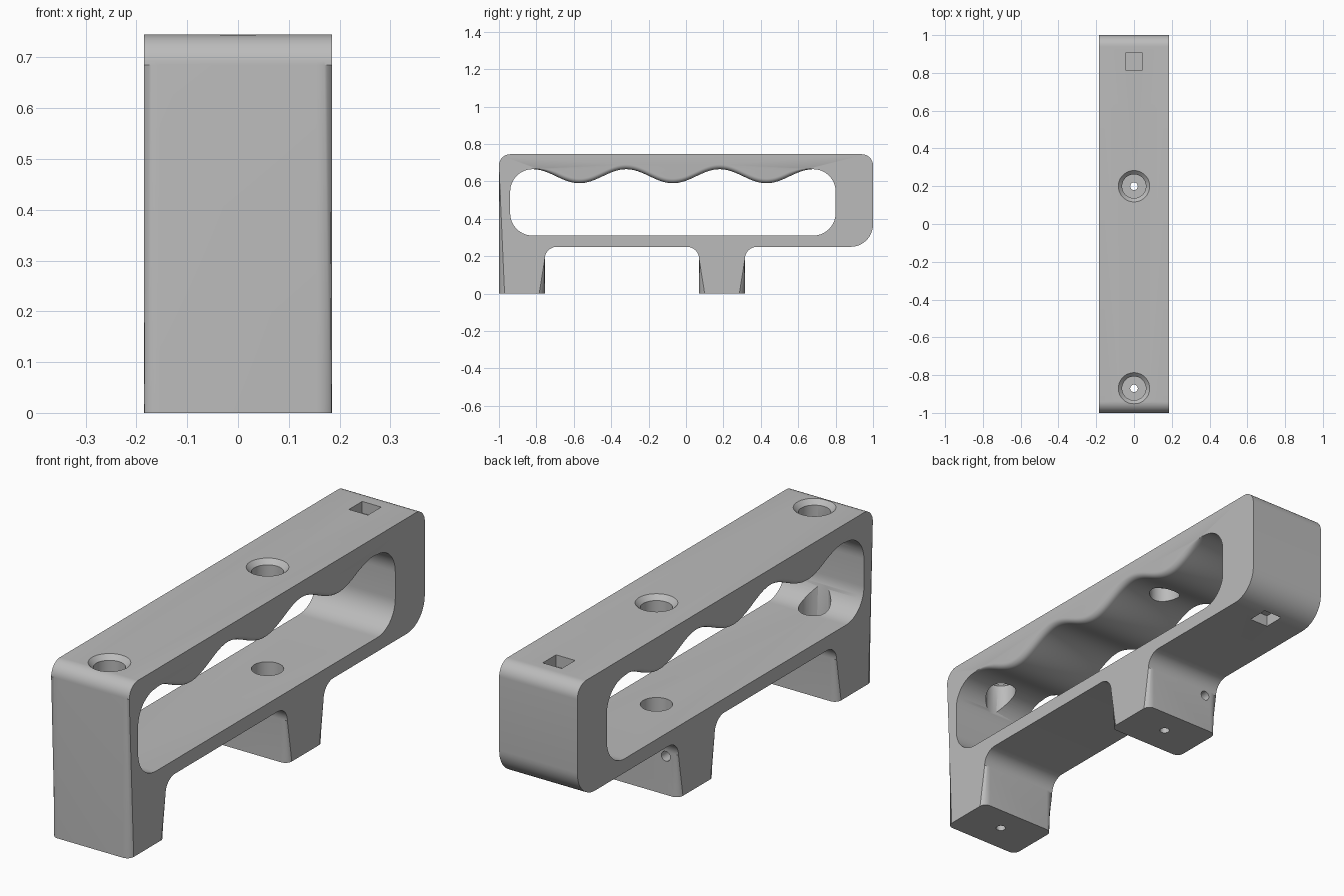
import bpy, bmesh, math
from mathutils import Vector

old = bpy.data.objects.get("Cube")
if old:
    bpy.data.objects.remove(old, do_unlink=True)

HALF = 0.185      # half width of the handle
EDGE = 0.03       # rounding of the long side edges
TOP = 0.745


def finish(bm, name):
    bmesh.ops.recalc_face_normals(bm, faces=bm.faces)
    mesh = bpy.data.meshes.new(name)
    bm.to_mesh(mesh)
    bm.free()
    obj = bpy.data.objects.new(name, mesh)
    bpy.context.collection.objects.link(obj)
    return obj


def rounded(corners, steps=12):
    """Replace each (y, z, radius) corner by a tangent arc."""
    pts = []
    for i, (y, z, r) in enumerate(corners):
        p = Vector((y, z))
        if r == 0:
            pts.append(p)
            continue
        a = (Vector(corners[i - 1][:2]) - p).normalized()
        b = (Vector(corners[(i + 1) % len(corners)][:2]) - p).normalized()
        for k in range(steps + 1):
            t = k / steps * math.pi / 2
            pts.append(p + a * r * (1 - math.sin(t)) + b * r * (1 - math.cos(t)))
    return pts


def loft(bm, rings):
    """Skin equal rings of points and close both ends."""
    loops = [[bm.verts.new(p) for p in ring] for ring in rings]
    n = len(loops[0])
    for low, high in zip(loops, loops[1:]):
        for i in range(n):
            j = (i + 1) % n
            bm.faces.new((low[i], low[j], high[j], high[i]))
    bm.faces.new(loops[0])
    bm.faces.new(loops[-1])


# Handle body with two feet, extruded sideways
outline = rounded([
    (-1, 0, 0), (-0.755, 0, 0), (-0.755, 0.25, 0.065),
    (0.07, 0.25, 0.065), (0.07, 0, 0), (0.315, 0, 0),
    (0.315, 0.25, 0.065), (1, 0.25, 0.12),
    (1, TOP, 0.06), (-1, TOP, 0.06)])
bm = bmesh.new()
loft(bm, [[(x, p.x, p.y) for p in outline] for x in (-HALF, HALF)])
rim = [e for e in bm.edges
       if abs(e.verts[0].co.x - e.verts[1].co.x) < 0.001
       and max(v.co.z for v in e.verts) > 0.001]
bmesh.ops.bevel(bm, geom=rim, offset=EDGE, offset_type='OFFSET', segments=6,
                profile=0.5, affect='EDGES', clamp_overlap=False)
body = finish(bm, "grip_handle")

# Hand opening with finger waves; the wave edge flares outward
Y0, Y1, FLOOR, PEAK, R = -0.94, 0.80, 0.31, 0.665, 0.12
first, last = Y0 + R, Y1 - R
opening = []
for cy, cz, start in ((first, FLOOR + R, 180), (last, FLOOR + R, 270),
                      (last, PEAK - R, 0)):
    for k in range(15):
        t = math.radians(start + 90 * k / 14)
        opening.append((cy + R * math.cos(t), cz + R * math.sin(t), 0))
WAVES = 96
for k in range(1, WAVES):
    t = k / WAVES
    y = last + (first - last) * t
    z = PEAK - 0.0375 * (1 - math.cos(6 * math.pi * t))
    opening.append((y, z, min(1, 12 * t, 12 * (1 - t))))
for k in range(15):
    t = math.radians(90 + 90 * k / 14)
    opening.append((first + R * math.cos(t), PEAK - R + R * math.sin(t), 0))

FLARE = 0.025
stations = [(HALF + 0.05, FLARE)]
for k in range(6, -1, -1):
    t = k / 6 * math.pi / 2
    stations.append((HALF - FLARE + FLARE * math.sin(t), FLARE * (1 - math.cos(t))))
stations += [(-x, lift) for x, lift in reversed(stations)]
bm = bmesh.new()
loft(bm, [[(x, y, z + lift * w) for y, z, w in opening] for x, lift in stations])
cutters = [finish(bm, "hand_opening_cutter")]


def turned(name, profile, centre, axis='Z', sides=48):
    """Round cutter from (radius, position) pairs along an axis."""
    bm = bmesh.new()
    rings = []
    for r, h in profile:
        ring = []
        for k in range(sides):
            t = 2 * math.pi * k / sides
            u, v = r * math.cos(t), r * math.sin(t)
            offset = Vector((u, v, h)) if axis == 'Z' else Vector((u, h, v))
            ring.append(Vector(centre) + offset)
        rings.append(ring)
    loft(bm, rings)
    return finish(bm, name)


# Countersunk bolt wells with a narrow hole through each foot
for label, y in (("front", -0.87), ("middle", 0.2)):
    cutters.append(turned(label + "_bolt_cutter", [
        (0.02, -0.1), (0.02, 0.12), (0.063, 0.12),
        (0.063, TOP - 0.02), (0.083, TOP), (0.083, TOP + 0.1)], (0, y, 0)))

# Small side hole in the back of the middle foot
cutters.append(turned("foot_hole_cutter", [(0.021, -0.1), (0.021, 0.1)],
                      (-0.125, 0.315, 0.165), 'Y', 24))

# Square pockets above and below the rear end
for label, z in (("top", TOP), ("bottom", 0.25)):
    bm = bmesh.new()
    bmesh.ops.create_cube(bm, size=1)
    for v in bm.verts:
        v.co = (v.co.x * 0.09, v.co.y * 0.09 + 0.86, v.co.z * 0.1 + z)
    cutters.append(finish(bm, label + "_pocket_cutter"))

# Cut everything from the body
bpy.context.view_layer.objects.active = body
body.select_set(True)
for cutter in cutters:
    cutter.hide_render = True
    mod = body.modifiers.new(cutter.name, 'BOOLEAN')
    mod.operation = 'DIFFERENCE'
    mod.solver = 'EXACT'
    mod.object = cutter
    bpy.ops.object.modifier_apply(modifier=mod.name)
    bpy.data.objects.remove(cutter, do_unlink=True)

# Plain grey plastic
grey = bpy.data.materials.new("grey_plastic")
grey.use_nodes = True
colour = (0.5, 0.5, 0.5, 1)
grey.diffuse_color = colour
grey.node_tree.nodes["Principled BSDF"].inputs["Base Color"].default_value = colour
body.data.materials.clear()
body.data.materials.append(grey)
for poly in body.data.polygons:
    poly.material_index = 0
bpy.ops.object.shade_smooth_by_angle(angle=math.radians(30))
